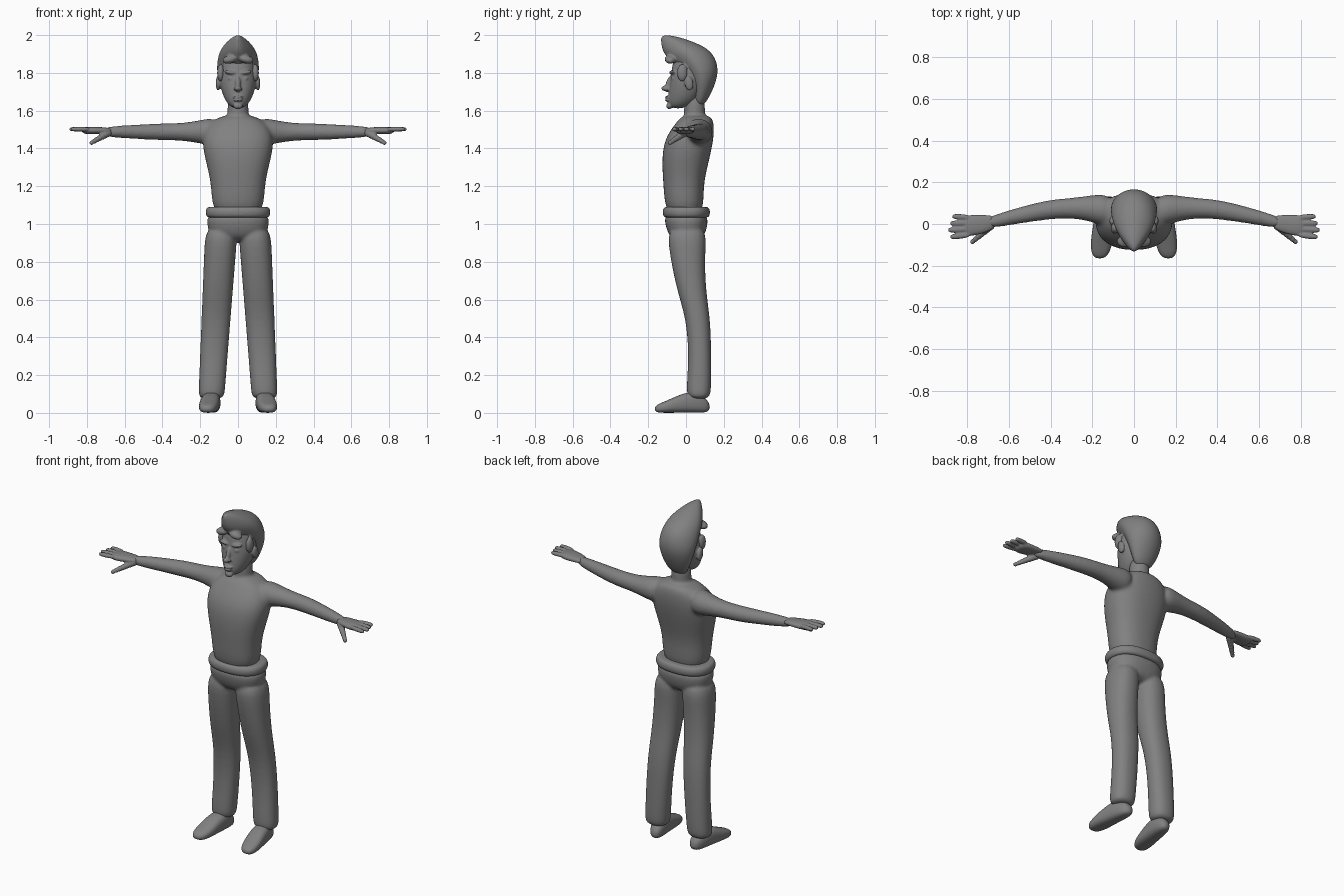
import bpy, bmesh, math
from mathutils import Vector, Matrix

if "Cube" in bpy.data.objects:
    bpy.data.objects.remove(bpy.data.objects["Cube"])

grey = bpy.data.materials.new("plain grey")
grey.use_nodes = True
colour = (0.22, 0.22, 0.22, 1)
grey.diffuse_color = colour
grey.node_tree.nodes["Principled BSDF"].inputs["Base Color"].default_value = colour


def loft(bm, rings, square=1.0, pinch=0.0, sides=18):
    """Skin rings of (centre, half axis u, half axis v); pinch narrows the -v side."""
    loops = []
    for centre, u, v in rings:
        loop = []
        for i in range(sides):
            angle = 2 * math.pi * i / sides
            across, along = (math.copysign(abs(t) ** square, t)
                             for t in (math.cos(angle), math.sin(angle)))
            across *= 1 - pinch * max(0, -along)
            loop.append(bm.verts.new(Vector(centre) + Vector(u) * across + Vector(v) * along))
        loops.append(loop)
    for lower, upper in zip(loops, loops[1:]):
        for i in range(sides):
            j = (i + 1) % sides
            bm.faces.new((lower[i], lower[j], upper[j], upper[i]))
    bm.faces.new(loops[0][::-1])
    bm.faces.new(loops[-1])


def upright(bm, rows, shift=lambda z: 0, **shape):
    """Rows of height, half width, front and back; shift gives the sideways offset."""
    loft(bm, [((shift(z), (front + back) / 2, z), (width, 0, 0), (0, (back - front) / 2, 0))
              for z, width, front, back in rows], **shape)


def sideways(bm, rows, z, flat, **shape):
    """Rows of x, y and half depth; flat scales depth to height."""
    loft(bm, [((x, y, z), (0, depth, 0), (0, 0, depth * flat))
              for x, y, depth in rows], **shape)


def blob(bm, centre, size, turn=0.0, axis='X'):
    matrix = (Matrix.Translation(centre) @ Matrix.Rotation(turn, 4, axis)
              @ Matrix.Diagonal((*size, 1)))
    bmesh.ops.create_icosphere(bm, subdivisions=2, radius=1, matrix=matrix)


def finish(name, bm, voxel, smoothing, mirror=False):
    """Turn overlapping solids into one rounded, blended skin."""
    bmesh.ops.recalc_face_normals(bm, faces=bm.faces)
    mesh = bpy.data.meshes.new(name)
    bm.to_mesh(mesh)
    bm.free()
    mesh.materials.append(grey)
    part = bpy.data.objects.new(name, mesh)
    bpy.context.scene.collection.objects.link(part)
    if mirror:
        part.modifiers.new("mirror", 'MIRROR').use_mirror_merge = False
    rounding = part.modifiers.new("round", 'SUBSURF')
    rounding.levels = rounding.render_levels = 2
    blend = part.modifiers.new("blend", 'REMESH')
    blend.mode = 'VOXEL'
    blend.voxel_size = voxel
    blend.use_smooth_shade = True
    soften = part.modifiers.new("soften", 'SMOOTH')
    soften.factor = 0.5
    soften.iterations = smoothing


# Torso, neck and sleeves
bm = bmesh.new()
upright(bm, [(1.02, .14, -.11, .1), (1.2, .14, -.12, .09), (1.32, .17, -.13, .12),
             (1.45, .2, -.12, .15), (1.54, .16, -.05, .15), (1.58, .07, -.02, .13)], square=.85)
blob(bm, (0, .045, 1.6), (.06, .06, .15))
sideways(bm, [(.1, .06, .09), (.2, .075, .065), (.3, .077, .048), (.42, .07, .048),
              (.6, .03, .037), (.73, 0, .027)], z=1.488, flat=.95)
finish("torso_and_arms", bm, voxel=.009, smoothing=9, mirror=True)

# Hands: palm, four fanned fingers and a tapering thumb
bm = bmesh.new()
sideways(bm, [(.66, .01, .034), (.75, -.005, .05), (.83, -.01, .055)], z=1.495, flat=.4, square=.85)
for i in range(4):
    y = .03 - .027 * i
    tip = .895 - .01 * abs(i - 2)
    sideways(bm, [(.78, y, .015), (tip - .02, y * 1.2, .015), (tip, y * 1.2, .01)],
             z=1.502, flat=.9, sides=10)
thumb_root, thumb_tip = Vector((.69, -.01, 1.48)), Vector((.775, -.085, 1.43))
for i in range(7):
    t = i / 6
    radius = .022 - .009 * t
    blob(bm, thumb_root.lerp(thumb_tip, t), (radius, radius, radius))
finish("hands", bm, voxel=.005, smoothing=3, mirror=True)

# Trousers: hips and flared legs that spread towards the floor
bm = bmesh.new()
upright(bm, [(1.07, .165, -.118, .115), (1, .17, -.115, .12), (.9, .14, -.08, .09)], square=.85)
legs = [(1, -.105, .118), (.85, -.09, .1), (.65, -.05, .105), (.5, 0, .13),
        (.3, .015, .135), (.12, 0, .135), (.07, .01, .125)]
upright(bm, [(z, .068 + .02 * z, front, back) for z, front, back in legs],
        shift=lambda z: .146 - .06 * z, square=.88)
finish("trousers", bm, voxel=.008, smoothing=7, mirror=True)

# Rolled waistband
bm = bmesh.new()
band = []
for k in range(7):
    angle = math.pi * (k / 6 - .5)
    bulge = .018 * math.cos(angle)
    band.append((1.062 + .03 * math.sin(angle), .157 + bulge, -.108 - bulge, .112 + bulge))
upright(bm, band, square=.85)
finish("waistband", bm, voxel=.008, smoothing=2)

# Shoes with the toes turned out
bm = bmesh.new()
shoe = [(.13, .03, .06), (.05, .05, .12), (-.03, .052, .1), (-.1, .055, .065), (-.17, .035, .04)]
loft(bm, [((.145 - .12 * y, y, height / 2), (width, 0, 0), (0, 0, height / 2))
          for y, width, height in shoe], square=.75)
finish("shoes", bm, voxel=.007, smoothing=2, mirror=True)

# Face: skull and jaw, then nose, lips and chin
bm = bmesh.new()
upright(bm, [(1.61, .035, -.09, 0), (1.66, .075, -.097, .07), (1.74, .1, -.088, .1),
             (1.8, .1, -.08, .1), (1.92, .07, -.06, .07)], square=.9, pinch=.1)
blob(bm, (0, -.09, 1.742), (.015, .019, .05), turn=-.3)
blob(bm, (0, -.113, 1.718), (.018, .019, .015))
for z, width in ((1.672, .032), (1.655, .026)):
    blob(bm, (0, -.098, z), (width, .014, .007))
blob(bm, (0, -.088, 1.625), (.027, .018, .018))
# Brows, eyelids, nostrils and ears
for side in (-1, 1):
    blob(bm, (side * .04, -.07, 1.802), (.036, .02, .011), turn=side * -.15, axis='Y')
    blob(bm, (side * .038, -.067, 1.77), (.018, .014, .011))
    blob(bm, (side * .012, -.103, 1.715), (.011, .013, .01))
    blob(bm, (side * .105, .015, 1.745), (.014, .025, .042), turn=.2)
finish("face", bm, voxel=.005, smoothing=3)

# Swept hair with a pointed overhanging quiff, fringe and sideburns
bm = bmesh.new()
upright(bm, [(1.62, .045, .04, .09), (1.68, .08, .03, .13), (1.78, .115, -.01, .172),
             (1.85, .115, -.07, .168), (1.9, .105, -.12, .145), (1.94, .085, -.132, .1),
             (1.98, .045, -.135, 0), (2, .01, -.13, -.08)], pinch=.35)
for side in (-1, 1):
    blob(bm, (side * .042, -.083, 1.872), (.045, .032, .024), turn=side * .25, axis='Y')
    blob(bm, (side * .092, -.02, 1.8), (.02, .03, .05))
finish("hair", bm, voxel=.006, smoothing=4)
